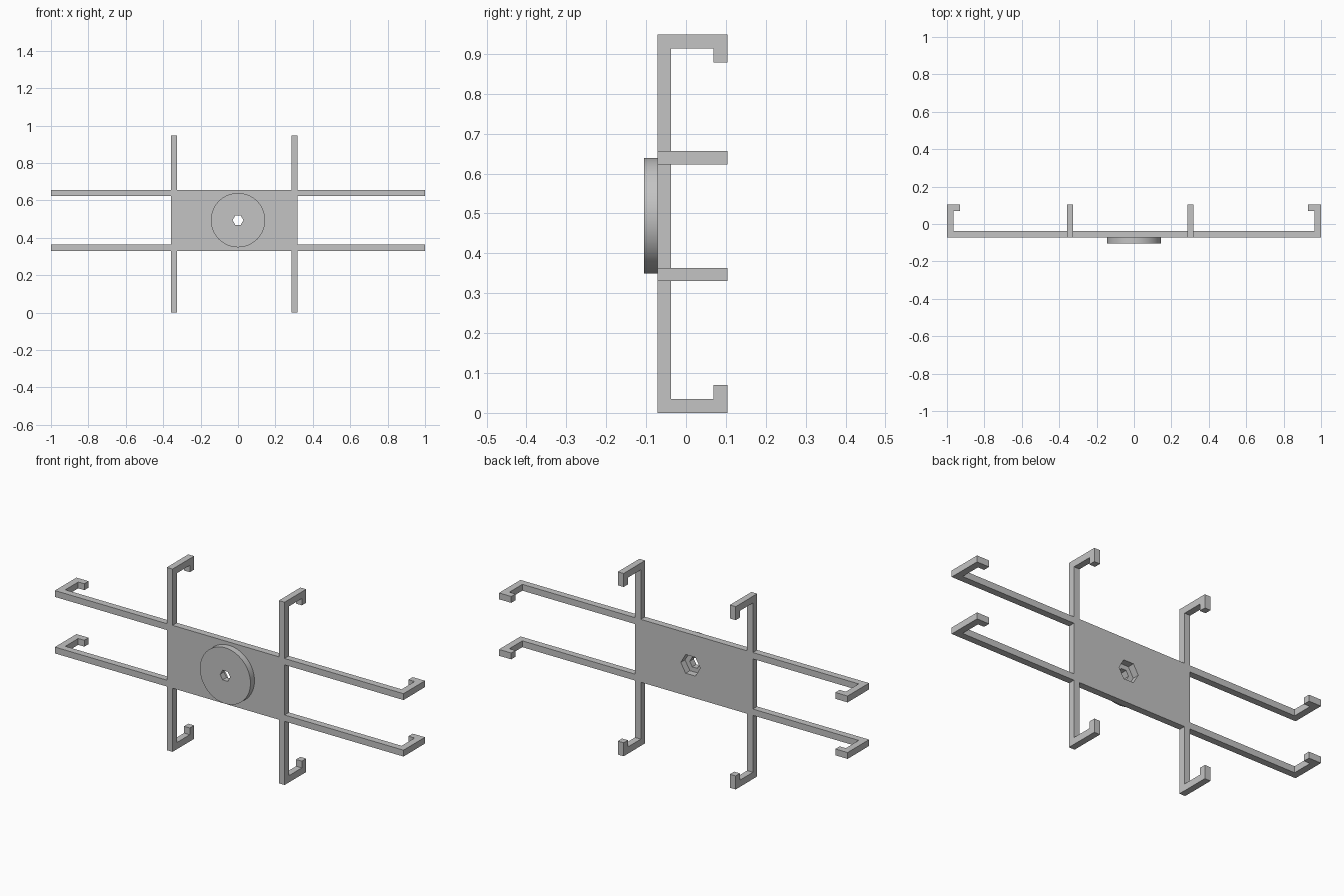
import bpy, bmesh, math
from mathutils import Vector

if "Cube" in bpy.data.objects:
    bpy.data.objects.remove(bpy.data.objects["Cube"], do_unlink=True)

grey = bpy.data.materials.new("plain grey")
grey.use_nodes = True
colour = (0.55, 0.55, 0.55, 1)
grey.diffuse_color = colour
grey.node_tree.nodes["Principled BSDF"].inputs["Base Color"].default_value = colour

# Main measurements
LEFT, RIGHT = -0.358, 0.318      # plate sides
LOW, HIGH = 0.33, 0.656          # plate bottom and top
TOP = 0.948
MID = 0.494                      # height of the hub axis
FRONT, BACK = -0.072, -0.037     # plate thickness
TIP = 0.104                      # rear end of the hooks
BAR = 0.033                      # bar width
T = BACK - FRONT                 # bar thickness


def prism(name, loops, depth):
    """Fill an outline (with optional holes) and extrude it."""
    bm = bmesh.new()
    edges = []
    for loop in loops:
        vs = [bm.verts.new(p) for p in loop]
        edges += [bm.edges.new((vs[i - 1], vs[i])) for i in range(len(vs))]
    if len(loops) == 1:
        faces = [bm.faces.new(vs)]
    else:
        fill = bmesh.ops.triangle_fill(bm, edges=edges, use_beauty=True)
        faces = [g for g in fill["geom"] if isinstance(g, bmesh.types.BMFace)]
    ext = bmesh.ops.extrude_face_region(bm, geom=faces, use_keep_orig=True)
    moved = [g for g in ext["geom"] if isinstance(g, bmesh.types.BMVert)]
    bmesh.ops.translate(bm, verts=moved, vec=Vector(depth))
    bmesh.ops.recalc_face_normals(bm, faces=bm.faces)
    mesh = bpy.data.meshes.new(name)
    bm.to_mesh(mesh)
    bm.free()
    mesh.materials.append(grey)
    obj = bpy.data.objects.new(name, mesh)
    bpy.context.collection.objects.link(obj)
    return obj


def ring(radius, sides, y):
    """Regular polygon around the hub axis."""
    return [(radius * math.cos(math.tau * i / sides), y,
             MID + radius * math.sin(math.tau * i / sides)) for i in range(sides)]


def hook_profile(start, end):
    """Bar outline (along, y), bent back at its end with an inward lip."""
    s = math.copysign(1, end - start)
    inner, lip = end - s * T, end - s * 0.07
    return [(start, FRONT), (end, FRONT), (end, TIP), (lip, TIP),
            (lip, TIP - T), (inner, TIP - T), (inner, BACK), (start, BACK)]


# Plate with the hexagonal nut pocket
plate = [(LEFT, FRONT, LOW), (RIGHT, FRONT, LOW), (RIGHT, FRONT, HIGH), (LEFT, FRONT, HIGH)]
prism("plate", [plate, ring(0.056, 6, FRONT)], (0, T, 0))

# Round hub with the narrower through hole
hub = prism("hub", [ring(0.145, 96, -0.105), ring(0.029, 6, -0.105)], (0, FRONT + 0.105, 0))
bpy.ops.object.select_all(action="DESELECT")
hub.select_set(True)
bpy.context.view_layer.objects.active = hub
bpy.ops.object.shade_smooth_by_angle(angle=math.radians(30))

# Four sideways arms
for side, start, end in (("right", LEFT, -1), ("left", RIGHT, 1)):
    for level, z in (("lower", LOW), ("upper", HIGH - BAR)):
        outline = [(a, y, z) for a, y in hook_profile(start, end)]
        prism(f"{level}_{side}_arm", [outline], (0, 0, BAR))

# Four upright arms
for side, x in (("right", LEFT), ("left", RIGHT - BAR)):
    for level, start, end in (("bottom", LOW, 0), ("top", HIGH, TOP)):
        outline = [(x, y, a) for a, y in hook_profile(start, end)]
        prism(f"{level}_{side}_arm", [outline], (BAR, 0, 0))
